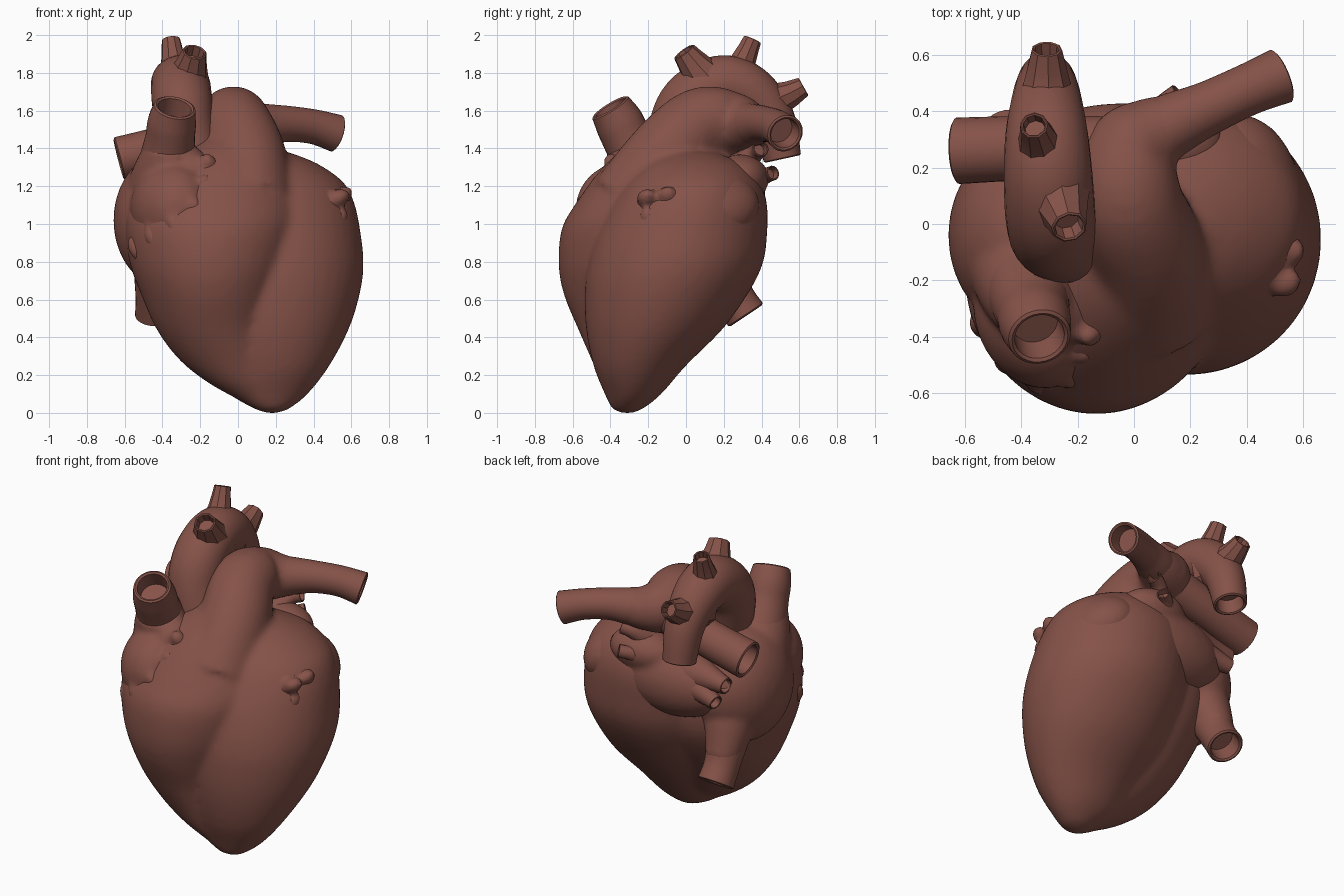
import bpy, bmesh, math
from mathutils import Vector, Matrix

cube = bpy.data.objects.get("Cube")
if cube:
    bpy.data.objects.remove(cube, do_unlink=True)

COLOR = (0.235, 0.085, 0.065, 1)
flesh = bpy.data.materials.new("muscle_red_brown")
flesh.use_nodes = True
flesh.diffuse_color = COLOR
bsdf = flesh.node_tree.nodes["Principled BSDF"]
bsdf.inputs["Base Color"].default_value = COLOR
bsdf.inputs["Roughness"].default_value = 0.6


def spline(pts, steps):
    """Smooth curve through tuples of any length."""
    out = []
    for i in range(len(pts) - 1):
        a, b, c, d = (pts[max(0, min(len(pts) - 1, i + k))] for k in (-1, 0, 1, 2))
        for s in range(steps):
            t = s / steps
            out.append([q + t / 2 * (r - p + t * (2 * p - 5 * q + 4 * r - u + t * (3 * (q - r) + u - p)))
                        for p, q, r, u in zip(a, b, c, d)])
    return out + [list(pts[-1])]


def skin(bm, rings):
    """Bridge rings of points and cap both ends."""
    loops = [[bm.verts.new(p) for p in ring] for ring in rings]
    n = len(loops[0])
    for a, b in zip(loops, loops[1:]):
        for i in range(n):
            bm.faces.new((a[i], a[(i + 1) % n], b[(i + 1) % n], b[i]))
    bm.faces.new(loops[0][::-1])
    bm.faces.new(loops[-1])


def loft(bm, sections, sides=40):
    """Elliptic sections given as z, xmin, xmax, ymin, ymax."""
    rings = []
    for z, x0, x1, y0, y1 in spline(sections, 4):
        rings.append([((x0 + x1) / 2 + (x1 - x0) / 2 * math.cos(math.tau * i / sides),
                       (y0 + y1) / 2 + (y1 - y0) / 2 * math.sin(math.tau * i / sides), z)
                      for i in range(sides)])
    skin(bm, rings)


def tube(bm, path, sides=28, steps=6, hollow=True):
    """Tube along x, y, z, radius points, with an open mouth at the last one."""
    pts = spline(path, steps)
    pos = [Vector(p[:3]) for p in pts]
    rad = [p[3] for p in pts]
    rings, side = [], Vector((1, 0.2, 0.1))
    for i, p in enumerate(pos):
        t = (pos[min(i + 1, len(pos) - 1)] - pos[max(i - 1, 0)]).normalized()
        side = (side - t * side.dot(t)).normalized()
        up = t.cross(side)

        def ring(centre, r):
            return [centre + r * (side * math.cos(math.tau * k / sides) + up * math.sin(math.tau * k / sides))
                    for k in range(sides)]
        rings.append(ring(p, rad[i]))
    if hollow:
        r = rad[-1]
        rings.append(ring(pos[-1] + t * r * 0.06, r * 0.9))
        rings.append(ring(pos[-1], r * 0.8))
        rings.append(ring(pos[-1] - t * r * 0.9, r * 0.74))
    skin(bm, rings)


def blob(bm, centre, size, turn=0, tilt=0):
    m = (Matrix.Translation(centre) @ Matrix.Rotation(math.radians(turn), 4, 'Z')
         @ Matrix.Rotation(math.radians(tilt), 4, 'Y') @ Matrix.Diagonal((*size, 1)))
    bmesh.ops.create_uvsphere(bm, u_segments=32, v_segments=20, radius=1, matrix=m)


def finish(name, bm, angle=40, voxel=0, smooth=6):
    bmesh.ops.recalc_face_normals(bm, faces=bm.faces)
    mesh = bpy.data.meshes.new(name)
    bm.to_mesh(mesh)
    bm.free()
    mesh.materials.append(flesh)
    ob = bpy.data.objects.new(name, mesh)
    bpy.context.collection.objects.link(ob)
    bpy.ops.object.select_all(action='DESELECT')
    ob.select_set(True)
    bpy.context.view_layer.objects.active = ob
    if voxel:
        # Fuse overlapping volumes and soften their seams
        mod = ob.modifiers.new("fuse", 'REMESH')
        mod.mode, mod.voxel_size = 'VOXEL', voxel
        mod = ob.modifiers.new("soften", 'SMOOTH')
        mod.factor, mod.iterations = 0.5, smooth
        for m in list(ob.modifiers):
            bpy.ops.object.modifier_apply(modifier=m.name)
    bpy.ops.object.shade_smooth_by_angle(angle=math.radians(angle))


# Ventricles with the outflow trunk, fused so a groove runs down the front
bm = bmesh.new()
loft(bm, [(0, .15, .21, -.34, -.28), (.02, .09, .27, -.39, -.23), (.1, -.04, .37, -.43, -.13),
          (.25, -.12, .485, -.49, 0), (.45, -.22, .59, -.53, .2), (.65, -.28, .65, -.535, .34),
          (.8, -.3, .665, -.515, .41), (.95, -.3, .65, -.47, .43), (1.1, -.3, .62, -.4, .43),
          (1.22, -.25, .56, -.32, .39), (1.32, -.15, .42, -.22, .3), (1.38, 0, .27, -.1, .15)])
loft(bm, [(.07, 0, .25, -.4, -.22), (.16, -.16, .24, -.45, -.14), (.28, -.31, .22, -.5, -.04),
          (.44, -.43, .2, -.57, .08), (.62, -.51, .24, -.645, .2), (.78, -.57, .3, -.675, .27),
          (.97, -.6, .34, -.66, .28), (1.1, -.58, .34, -.59, .26), (1.26, -.46, .28, -.475, .2),
          (1.38, -.3, .22, -.36, .15), (1.46, -.16, .16, -.26, .1)])
tube(bm, [(.05, -.28, 1.1, .24), (.04, -.1, 1.36, .215), (-.02, .08, 1.53, .195),
          (-.01, .25, 1.53, .17), (.07, .32, 1.52, .135), (.17, .365, 1.525, .105),
          (.24, .4, 1.53, .08)], hollow=False)
finish("ventricles", bm, 60, voxel=0.02, smooth=10)

# Right atrium with its ear flap lying over the front and a low crinkled rim
bm = bmesh.new()
blob(bm, (-.38, -.04, 1.02), (.28, .34, .36))
blob(bm, (-.345, -.32, 1.08), (.22, .27, .25), 20)
blob(bm, (-.25, -.29, 1.25), (.13, .15, .15))
tube(bm, [(-.355, -.31, 1.43, .13), (-.375, -.21, 1.25, .19), (-.4, -.02, 1.05, .23),
          (-.415, .12, .88, .17), (-.43, .21, .72, .122), (-.43, .25, .64, .1)], hollow=False)
for x, y, z, turn in ((-.15, -.375, 1.3, 60), (-.165, -.44, 1.19, 60), (-.22, -.53, 1.07, 45),
                      (-.32, -.56, .97, 10), (-.44, -.49, .92, -20), (-.53, -.36, .87, -40)):
    blob(bm, (x, y, z), (.085, .05, .05), turn, 55)
finish("right_atrium", bm, 60, voxel=0.018, smooth=6)

# Left atrium across the back, and its lobed ear
bm = bmesh.new()
blob(bm, (-.03, .22, 1.08), (.42, .21, .235), 0, -4)
blob(bm, (.1, .29, 1.24), (.22, .15, .13))
finish("left_atrium", bm, 60, voxel=0.02)

bm = bmesh.new()
blob(bm, (.37, .04, 1.1), (.255, .35, .2), 0, 40)
for y, z, tilt in ((-.21, 1.14, 70), (-.2, 1.03, 20), (-.1, .99, 10), (-.1, 1.15, 60), (-.01, 1.02, 20)):
    blob(bm, (.565 + y * .15, y, z), (.045, .05, .065), 20, tilt)
finish("left_atrium_ear", bm, 60, voxel=0.018, smooth=5)

# Great arch, then its three faceted branches
bm = bmesh.new()
tube(bm, [(-.16, -.06, 1.15, .15), (-.27, -.05, 1.46, .155), (-.295, .02, 1.64, .16),
          (-.305, .18, 1.735, .157), (-.31, .33, 1.7, .145), (-.31, .455, 1.56, .12),
          (-.31, .51, 1.35, .1)])
finish("aortic_arch", bm)

branches = {
    "front": [(-.28, .14, 1.72, .14), (-.25, .05, 1.83, .09), (-.23, -.01, 1.91, .065)],
    "middle": [(-.32, .24, 1.74, .12), (-.34, .3, 1.86, .07), (-.355, .35, 1.975, .05)],
    "rear": [(-.31, .32, 1.64, .14), (-.31, .47, 1.65, .095), (-.31, .62, 1.725, .055)],
}
for name, path in branches.items():
    bm = bmesh.new()
    tube(bm, path, sides=9, steps=2)
    finish(name + "_arch_branch", bm, 25)

# Large vessels
vessels = {
    "left_pulmonary_artery": [(.04, .3, 1.525, .12), (.14, .355, 1.525, .112), (.26, .41, 1.53, .096),
                              (.4, .475, 1.515, .092), (.52, .525, 1.48, .1)],
    "right_pulmonary_artery": [(0, .25, 1.52, .13), (-.3, .27, 1.43, .115), (-.625, .26, 1.345, .118)],
    "upper_vena_cava": [(-.39, -.14, 1.18, .17), (-.375, -.24, 1.33, .15), (-.36, -.31, 1.45, .132),
                        (-.35, -.355, 1.54, .128), (-.335, -.4, 1.615, .112)],
    "lower_vena_cava": [(-.4, .02, 1.0, .18), (-.425, .17, .77, .13), (-.435, .25, .62, .108),
                        (-.435, .315, .52, .11)],
}
for name, path in vessels.items():
    bm = bmesh.new()
    tube(bm, path)
    finish(name, bm)

# Small lung veins entering the left atrium
veins = {
    "left_upper_vein": [(.05, .26, 1.28, .09), (.11, .36, 1.37, .05), (.18, .395, 1.4, .045)],
    "left_lower_vein": [(.04, .3, 1.2, .09), (.1, .41, 1.25, .045), (.16, .46, 1.27, .04)],
    "right_upper_vein": [(-.2, .24, 1.16, .14), (-.36, .27, 1.16, .08), (-.49, .29, 1.15, .05)],
    "right_lower_vein": [(-.2, .26, 1.1, .13), (-.34, .31, 1.08, .07), (-.45, .34, 1.05, .045)],
}
for name, path in veins.items():
    bm = bmesh.new()
    tube(bm, path, sides=14, steps=4)
    finish(name, bm)
